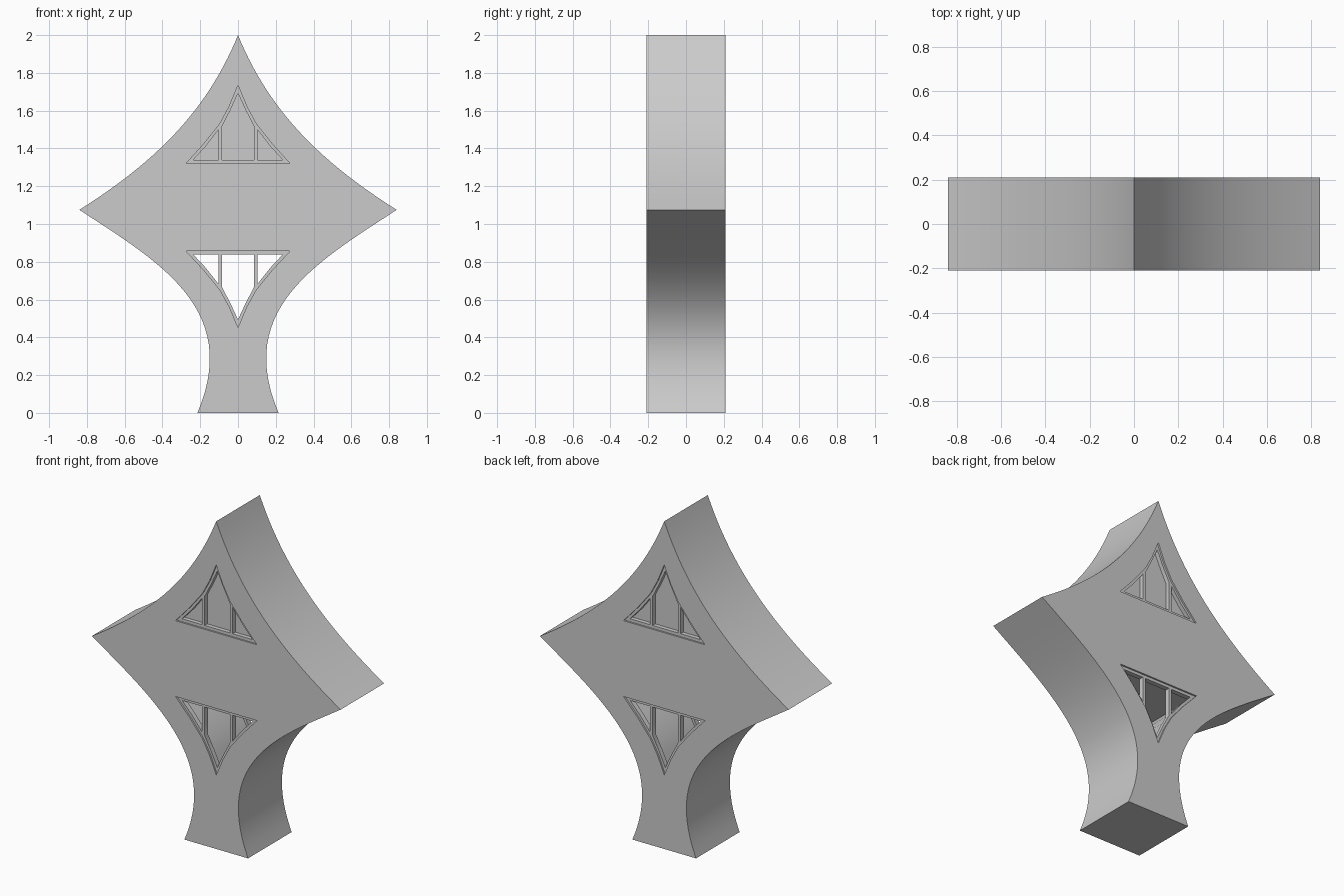
import bpy, bmesh, math

if "Cube" in bpy.data.objects:
    bpy.data.objects.remove(bpy.data.objects["Cube"])

HALF_DEPTH = 0.21


def bezier(p0, p1, p2, p3, n=28):
    out = []
    for i in range(n + 1):
        t = i / n
        s = 1 - t
        w = (s**3, 3*s*s*t, 3*s*t*t, t**3)
        out.append(tuple(sum(k * p[a] for k, p in zip(w, (p0, p1, p2, p3))) for a in (0, 1)))
    return out


def mirrored(half):
    """Close a right-hand half profile about x = 0."""
    return half + [(-x, z) for x, z in reversed(half) if x > 1e-6]


def plate(name, loops, y0, y1):
    """Extrude (x, z) loops from y0 to y1; inner loops become holes."""
    cu = bpy.data.curves.new(name, 'CURVE')
    cu.dimensions = '2D'
    cu.fill_mode = 'BOTH'
    cu.extrude = (y1 - y0) / 2
    for pts in loops:
        sp = cu.splines.new('POLY')
        sp.points.add(len(pts) - 1)
        for p, (x, z) in zip(sp.points, pts):
            p.co = (x, z, 0, 1)
        sp.use_cyclic_u = True
    tmp = bpy.data.objects.new(name + "_curve", cu)
    bpy.context.collection.objects.link(tmp)
    bpy.context.view_layer.update()
    me = bpy.data.meshes.new_from_object(tmp.evaluated_get(bpy.context.evaluated_depsgraph_get()))
    bpy.data.objects.remove(tmp)
    bm = bmesh.new()
    bm.from_mesh(me)
    bmesh.ops.remove_doubles(bm, verts=bm.verts, dist=1e-5)
    mid = (y0 + y1) / 2
    for v in bm.verts:
        x, z, d = v.co
        v.co = (x, mid - d, z)
    bmesh.ops.recalc_face_normals(bm, faces=bm.faces)
    bm.to_mesh(me)
    bm.free()
    me.name = name
    ob = bpy.data.objects.new(name, me)
    bpy.context.collection.objects.link(ob)
    bpy.ops.object.select_all(action='DESELECT')
    ob.select_set(True)
    bpy.context.view_layer.objects.active = ob
    bpy.ops.object.shade_smooth_by_angle(angle=math.radians(30))
    return ob


# window shapes, measured as height away from the flat edge
opening = mirrored([(0.275, 0), (0.18, 0.105), (0.095, 0.212), (0.045, 0.305), (0, 0.415)])
middle_pane = mirrored([(0.085, 0.018), (0.085, 0.196), (0.042, 0.28), (0, 0.372)])
side_pane = [(0.104, 0.018), (0.238, 0.018), (0.172, 0.09), (0.104, 0.178)]
panes = [middle_pane, side_pane, [(-x, z) for x, z in side_pane]]


def place(loop, base, scale):
    return [(x, base + z * scale) for x, z in loop]


windows = {"upper": (1.32, 1.0), "lower": (0.857, -0.975)}

# body: waisted foot, side points and top spire
half = bezier((0.215, 0), (-0.02, 0.55), (0.42, 0.80), (0.84, 1.075))
half += bezier((0.84, 1.075), (0.42, 1.34), (0.16, 1.61), (0, 2))[1:]
plate("body", [mirrored(half)] + [place(opening, *w) for w in windows.values()],
      -HALF_DEPTH, HALF_DEPTH)

# recessed window frames on front and back
for name, w in windows.items():
    loops = [place(l, *w) for l in [opening] + panes]
    plate(name + "_frame_front", loops, -0.20, -0.17)
    plate(name + "_frame_back", loops, 0.17, 0.20)

# closed panel behind the upper frames
plate("upper_panel", [place(opening, *windows["upper"])], -0.175, 0.175)
